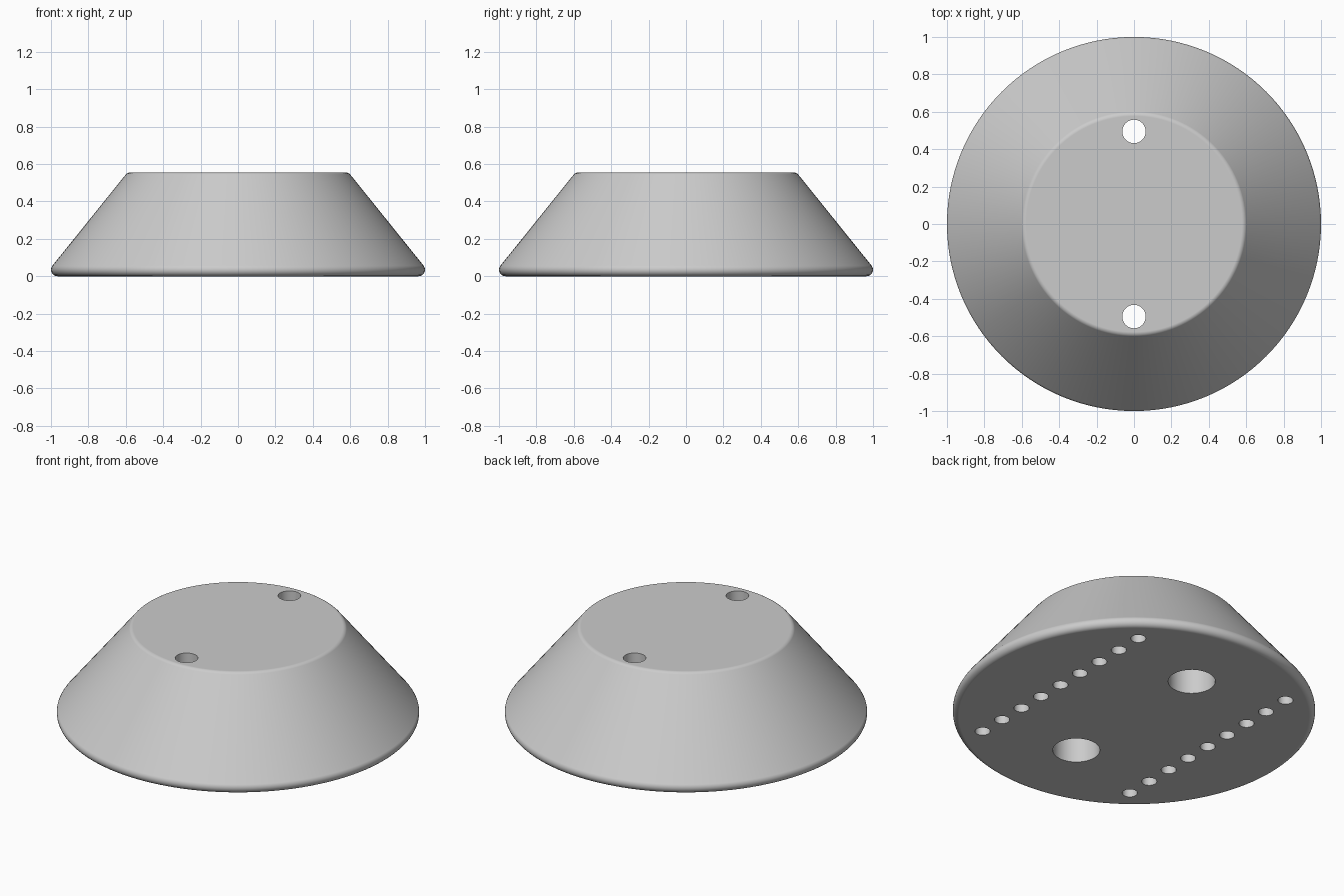
import bpy, bmesh, math

if "Cube" in bpy.data.objects:
    bpy.data.objects.remove(bpy.data.objects["Cube"], do_unlink=True)

HEIGHT = 0.555

grey = bpy.data.materials.new("light grey")
grey.use_nodes = True
colour = (0.6, 0.6, 0.6, 1)
grey.diffuse_color = colour
grey.node_tree.nodes["Principled BSDF"].inputs["Base Color"].default_value = colour


def add_object(name, bm):
    mesh = bpy.data.meshes.new(name)
    bm.to_mesh(mesh)
    bm.free()
    mesh.materials.append(grey)
    obj = bpy.data.objects.new(name, mesh)
    bpy.context.collection.objects.link(obj)
    return obj


def arc(cx, cz, radius, start, end, steps):
    angles = [math.radians(start + (end - start) * i / steps) for i in range(steps + 1)]
    return [(cx + radius * math.cos(a), cz + radius * math.sin(a)) for a in angles]


def lathe(name, profile, segments):
    """Stack rings from an (r, z) profile and cap both ends."""
    bm = bmesh.new()
    rings = []
    for r, z in profile:
        turns = [math.tau * i / segments for i in range(segments)]
        rings.append([bm.verts.new((r * math.cos(t), r * math.sin(t), z)) for t in turns])
    for low, high in zip(rings, rings[1:]):
        for i in range(segments):
            j = (i + 1) % segments
            bm.faces.new((low[i], low[j], high[j], high[i]))
    bm.faces.new(rings[0][::-1])
    bm.faces.new(rings[-1])
    return add_object(name, bm)


def drill(bm, x, y, profile, segments):
    """Add a closed, possibly stepped, round cutter."""
    rings = [[bm.verts.new((x + r * math.cos(math.tau * i / segments),
                            y + r * math.sin(math.tau * i / segments), z))
              for i in range(segments)] for r, z in profile]
    for low, high in zip(rings, rings[1:]):
        for i in range(segments):
            j = (i + 1) % segments
            bm.faces.new((low[i], low[j], high[j], high[i]))
    bm.faces.new(rings[0][::-1])
    bm.faces.new(rings[-1])


# Tapered round base with a rolled lower rim and softened upper rim
profile = arc(0.965, 0.035, 0.035, -90, 39, 7) + arc(0.577, HEIGHT - 0.03, 0.03, 39, 90, 4)
base = lathe("tapered_base", profile, 128)

# Counterbored bolt holes and two rows of blind peg holes
cutter_mesh = bmesh.new()
for side in (-1, 1):
    bolt = [(0.13, -0.1), (0.13, 0.36), (0.0625, 0.36), (0.0625, HEIGHT + 0.1)]
    drill(cutter_mesh, 0, side * 0.495, bolt, 48)
    for k in range(-4, 5):
        drill(cutter_mesh, side * 0.53, k * 0.167, [(0.042, -0.1), (0.042, 0.15)], 32)
cutter = add_object("hole_cutter", cutter_mesh)
cutter.hide_render = True

# Cut the holes
bpy.context.view_layer.objects.active = base
base.select_set(True)
cut = base.modifiers.new("holes", "BOOLEAN")
cut.operation = "DIFFERENCE"
cut.solver = "EXACT"
cut.object = cutter
bpy.ops.object.modifier_apply(modifier=cut.name)
bpy.data.objects.remove(cutter, do_unlink=True)

# Smooth walls, flat caps
bpy.ops.object.shade_smooth_by_angle(angle=math.radians(30))
weighted = base.modifiers.new("flat_caps", "WEIGHTED_NORMAL")
weighted.keep_sharp = True
